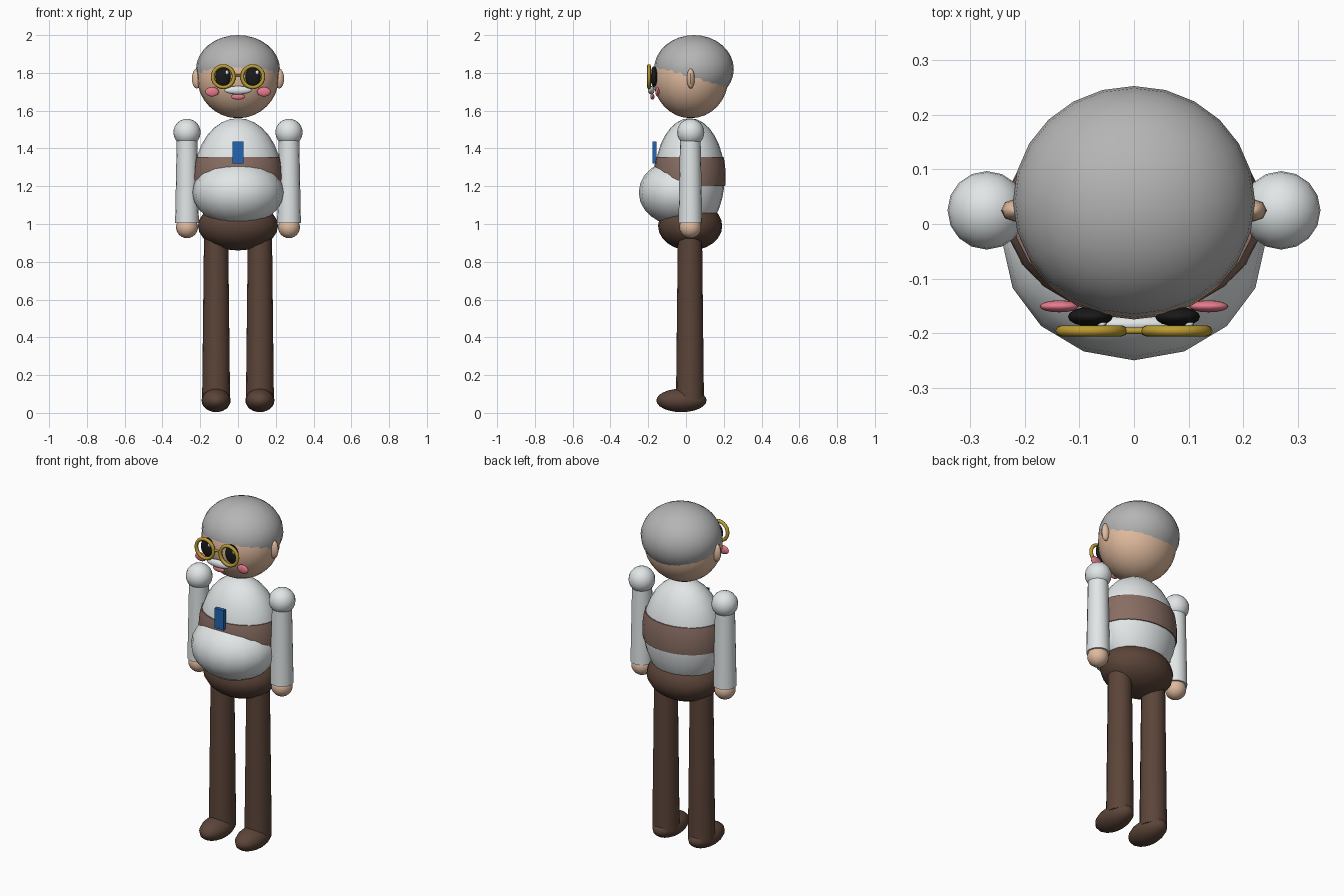
import bpy, bmesh, math
from mathutils import Matrix

if "Cube" in bpy.data.objects:
    bpy.data.objects.remove(bpy.data.objects["Cube"], do_unlink=True)


def material(name, r, g, b):
    m = bpy.data.materials.new(name)
    m.use_nodes = True
    m.diffuse_color = (r, g, b, 1)
    bsdf = next(n for n in m.node_tree.nodes if n.type == 'BSDF_PRINCIPLED')
    bsdf.inputs["Base Color"].default_value = (r, g, b, 1)
    bsdf.inputs["Roughness"].default_value = 0.7
    return m


WHITE = material("white_cloth", 0.80, 0.84, 0.85)
GREY = material("grey_hair", 0.46, 0.46, 0.46)
SKIN = material("skin", 0.74, 0.49, 0.34)
ROSE = material("rose_brown_band", 0.25, 0.155, 0.125)
BROWN = material("dark_brown", 0.105, 0.058, 0.040)
BLUE = material("blue", 0.015, 0.13, 0.45)
GOLD = material("gold", 0.50, 0.33, 0.03)
PINK = material("pink", 0.82, 0.20, 0.27)
BLACK = material("black", 0.01, 0.01, 0.01)


def finish(name, bm, mat, smooth=True):
    mesh = bpy.data.meshes.new(name)
    bm.to_mesh(mesh)
    bm.free()
    mesh.materials.append(mat)
    obj = bpy.data.objects.new(name, mesh)
    bpy.context.collection.objects.link(obj)
    if smooth:
        bpy.ops.object.select_all(action='DESELECT')
        obj.select_set(True)
        bpy.context.view_layer.objects.active = obj
        bpy.ops.object.shade_smooth_by_angle(angle=math.radians(50))
    return obj


def ellipsoid(name, centre, radii, mat, segs=16, rings=12, cut=None):
    """Scaled sphere; cut keeps only the slice between two heights."""
    bm = bmesh.new()
    bmesh.ops.create_uvsphere(bm, u_segments=segs, v_segments=rings, radius=1,
                              matrix=Matrix.LocRotScale(centre, None, radii))
    if cut:
        for height, up in zip(cut, (-1, 1)):
            geom = bm.verts[:] + bm.edges[:] + bm.faces[:]
            res = bmesh.ops.bisect_plane(bm, geom=geom, plane_co=(0, 0, height),
                                         plane_no=(0, 0, up), clear_outer=True)
            rim = [e for e in res["geom_cut"] if isinstance(e, bmesh.types.BMEdge)]
            bmesh.ops.contextual_create(bm, geom=rim)
    return finish(name, bm, mat)


def post(name, x, y, z0, z1, r0, r1, mat, segs=16):
    """Tapered upright cylinder."""
    bm = bmesh.new()
    bmesh.ops.create_cone(bm, cap_ends=True, segments=segs, radius1=r0, radius2=r1,
                          depth=z1 - z0,
                          matrix=Matrix.Translation((x, y, (z0 + z1) / 2)))
    return finish(name, bm, mat)


def ring(name, centre, radius, tube, mat, segs=24, sides=8):
    """Upright ring facing the front, spun from a small circle."""
    bm = bmesh.new()
    spot = Matrix.Translation((radius, 0, 0)) @ Matrix.Rotation(math.pi / 2, 4, 'X')
    bmesh.ops.create_circle(bm, segments=sides, radius=tube, matrix=spot)
    bmesh.ops.spin(bm, geom=bm.verts[:] + bm.edges[:], cent=(0, 0, 0), axis=(0, 0, 1),
                   angle=math.tau, steps=segs, use_merge=True)
    bmesh.ops.remove_doubles(bm, verts=bm.verts[:], dist=0.0005)
    bmesh.ops.recalc_face_normals(bm, faces=bm.faces[:])
    bmesh.ops.transform(bm, verts=bm.verts[:], matrix=Matrix.Translation(centre)
                        @ Matrix.Rotation(math.pi / 2, 4, 'X'))
    return finish(name, bm, mat)


# Head and hair cap
ellipsoid("head", (0, 0.025, 1.775), (0.216, 0.20, 0.215), SKIN, 24, 16)
ellipsoid("hair", (0, 0.042, 1.82), (0.222, 0.211, 0.18), GREY, 24, 16)

# Torso, chest band, belly and hips
ellipsoid("torso", (0, 0.02, 1.25), (0.231, 0.185, 0.31), WHITE, 24, 16)
ellipsoid("chest_band", (0, 0.02, 1.25), (0.236, 0.19, 0.32), ROSE, 24, 24, (1.2, 1.355))
ellipsoid("belly", (0, -0.035, 1.167), (0.241, 0.215, 0.177), WHITE)
ellipsoid("hips", (0, 0.022, 0.99), (0.212, 0.17, 0.13), BROWN, 20, 12)

# Neck tie plate
bm = bmesh.new()
bmesh.ops.create_cube(bm, size=1, matrix=Matrix.LocRotScale(
    (0, -0.166, 1.378), None, (0.06, 0.022, 0.116)))
finish("tie", bm, BLUE, smooth=False)

# Mirrored limbs and face parts
for side, s in (("left", 1), ("right", -1)):
    ellipsoid(side + "_shoulder", (s * 0.27, 0.025, 1.485), (0.072,) * 3, WHITE)
    post(side + "_arm", s * 0.27, 0.023, 1.005, 1.47, 0.063, 0.054, WHITE)
    ellipsoid(side + "_hand", (s * 0.27, 0.023, 0.983), (0.058,) * 3, SKIN)
    post(side + "_leg", s * 0.116, 0.021, 0.07, 0.95, 0.074, 0.064, BROWN)
    ellipsoid(side + "_foot", (s * 0.116, -0.024, 0.066), (0.077, 0.133, 0.062), BROWN)
    ellipsoid(side + "_ear", (s * 0.218, 0.025, 1.77), (0.026, 0.021, 0.053), SKIN, 8, 8)
    ellipsoid(side + "_eye", (s * 0.08, -0.17, 1.78), (0.041, 0.018, 0.055), BLACK)
    ellipsoid(side + "_eye_glint", (s * 0.08 + 0.021, -0.184, 1.802),
              (0.009, 0.006, 0.012), WHITE, 8, 6)
    ring(side + "_glasses_rim", (s * 0.078, -0.196, 1.78), 0.056, 0.010, GOLD)
    ellipsoid(side + "_cheek", (s * 0.137, -0.151, 1.70), (0.036, 0.011, 0.025), PINK)

# Glasses bridge
bm = bmesh.new()
bmesh.ops.create_cone(bm, cap_ends=True, segments=8, radius1=0.006, radius2=0.006,
                      depth=0.05, matrix=Matrix.Translation((0, -0.196, 1.788))
                      @ Matrix.Rotation(math.pi / 2, 4, 'Y'))
finish("glasses_bridge", bm, GOLD)

# Moustache and mouth
ellipsoid("moustache", (0, -0.184, 1.708), (0.073, 0.017, 0.022), WHITE)
ellipsoid("mouth", (0, -0.178, 1.674), (0.037, 0.011, 0.016), PINK)
